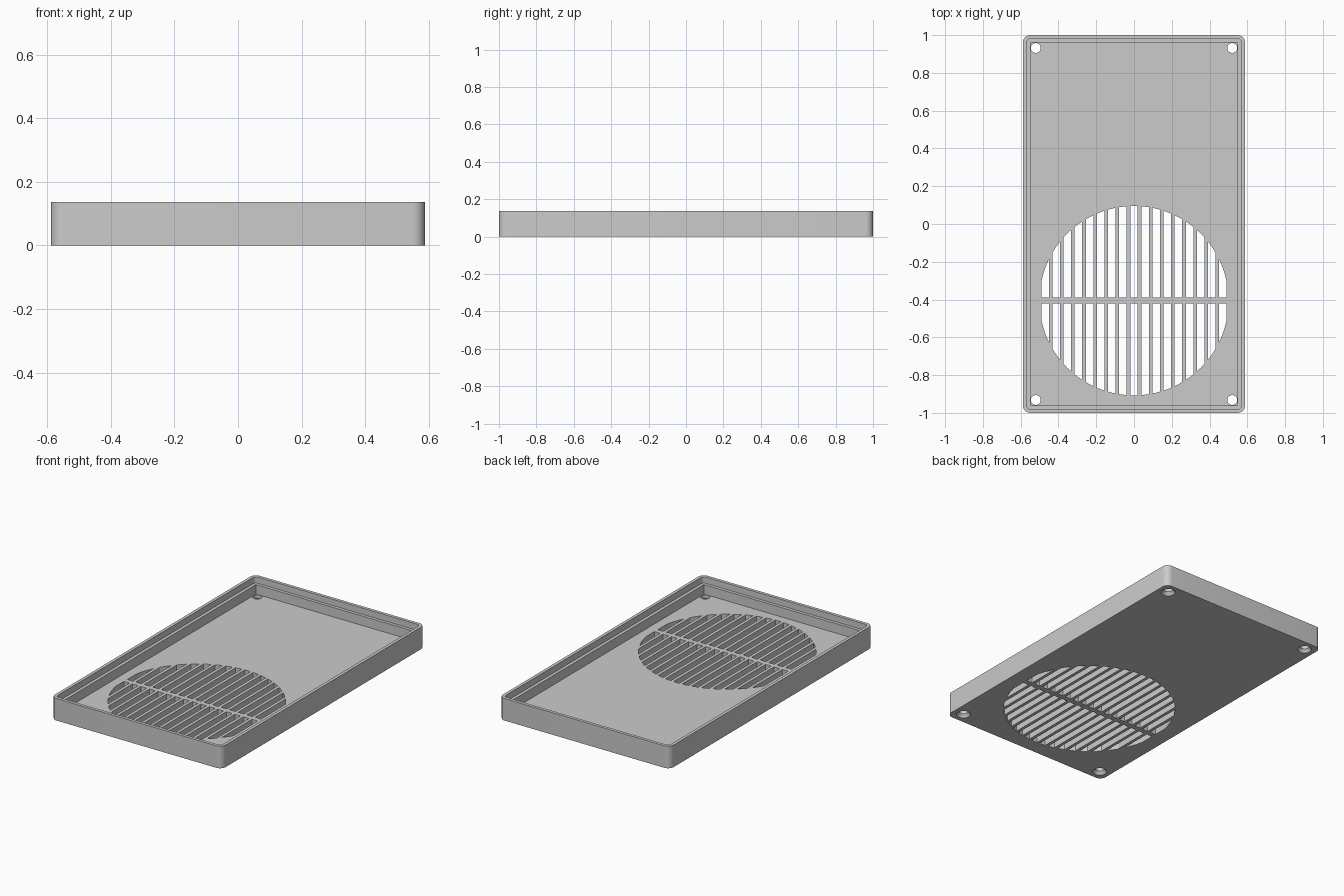
import bpy, bmesh, math

if "Cube" in bpy.data.objects:
    bpy.data.objects.remove(bpy.data.objects["Cube"])

MM = 2 / 102                     # design unit: the cover is 102 long
HX, HY, H = 30 * MM, 1.0, 7 * MM
FLOOR = 2 * MM

grey = bpy.data.materials.new("grey plastic")
grey.diffuse_color = (0.6, 0.6, 0.6, 1)
grey.use_nodes = True
grey.node_tree.nodes["Principled BSDF"].inputs["Base Color"].default_value = grey.diffuse_color


def rounded_rect(hx, hy, r, n=8):
    if r == 0:
        return [(hx, hy), (-hx, hy), (-hx, -hy), (hx, -hy)]
    pts = []
    for q, (sx, sy) in enumerate([(1, 1), (-1, 1), (-1, -1), (1, -1)]):
        for i in range(n + 1):
            a = math.pi / 2 * (q + i / n)
            pts.append((sx * (hx - r) + r * math.cos(a), sy * (hy - r) + r * math.sin(a)))
    return pts


def circle(cx, cy, r, n=32):
    return [(cx + r * math.cos(2 * math.pi * i / n), cy + r * math.sin(2 * math.pi * i / n)) for i in range(n)]


def loft(bm, rings):
    """Closed solid through a stack of (outline, height) rings."""
    loops = [[bm.verts.new((x, y, z)) for x, y in pts] for pts, z in rings]
    bm.faces.new(loops[0][::-1])
    bm.faces.new(loops[-1])
    for lo, hi in zip(loops, loops[1:]):
        n = len(lo)
        for i in range(n):
            j = (i + 1) % n
            bm.faces.new((lo[i], lo[j], hi[j], hi[i]))


def make(name, solids):
    bm = bmesh.new()
    for rings in solids:
        loft(bm, rings)
    bmesh.ops.recalc_face_normals(bm, faces=bm.faces)
    me = bpy.data.meshes.new(name)
    bm.to_mesh(me)
    bm.free()
    me.materials.append(grey)
    ob = bpy.data.objects.new(name, me)
    bpy.context.collection.objects.link(ob)
    return ob


# Outer body with rounded vertical corners
cover = make("speaker_cover", [[(rounded_rect(HX, HY, 2 * MM), 0), (rounded_rect(HX, HY, 2 * MM), H)]])

# Inner pocket and the wider rim step above it
pocket = rounded_rect(HX - 2 * MM, HY - 2 * MM, 0)
step = rounded_rect(HX - MM, HY - MM, MM)
pocket_cut = make("pocket_cutter", [[(pocket, FLOOR), (pocket, H + 0.1)]])
step_cut = make("step_cutter", [[(step, H - 2 * MM), (step, H + 0.1)]])

# Grille: slots bounded by a circle, split by one crossbar
CY, R, BAR = -0.406, 0.501, 0.016
slots = []
for k in range(-8, 9):
    xs = [3 * MM * k + MM * (-1 + 2 * i / 4) for i in range(5)]
    for s in (1, -1):
        arc = [(x, CY + s * math.sqrt(R * R - x * x)) for x in xs]
        outline = [(xs[-1], CY + s * BAR), (xs[0], CY + s * BAR)] + arc
        if s < 0:
            outline.reverse()
        slots.append([(outline, -0.02), (outline, FLOOR + 0.02)])
slot_cut = make("grille_cutter", slots)

# Countersunk screw holes in the corners
holes = []
for sx in (1, -1):
    for sy in (1, -1):
        c = (sx * 0.52, sy * 0.932)
        holes.append([(circle(*c, 0.0525), -0.0135), (circle(*c, 0.026), MM),
                      (circle(*c, 0.026), FLOOR + 0.01)])
hole_cut = make("screw_hole_cutter", holes)

# Cut everything, bake the result and drop the cutters
cutters = [pocket_cut, step_cut, slot_cut, hole_cut]
for c in cutters:
    c.hide_render = True
    m = cover.modifiers.new(c.name, 'BOOLEAN')
    m.operation, m.solver, m.object = 'DIFFERENCE', 'EXACT', c
dg = bpy.context.evaluated_depsgraph_get()
baked = bpy.data.meshes.new_from_object(cover.evaluated_get(dg))
cover.modifiers.clear()
cover.data = baked
for c in cutters:
    bpy.data.objects.remove(c)

bpy.context.view_layer.objects.active = cover
cover.select_set(True)
bpy.ops.object.shade_smooth_by_angle(angle=math.radians(30))
